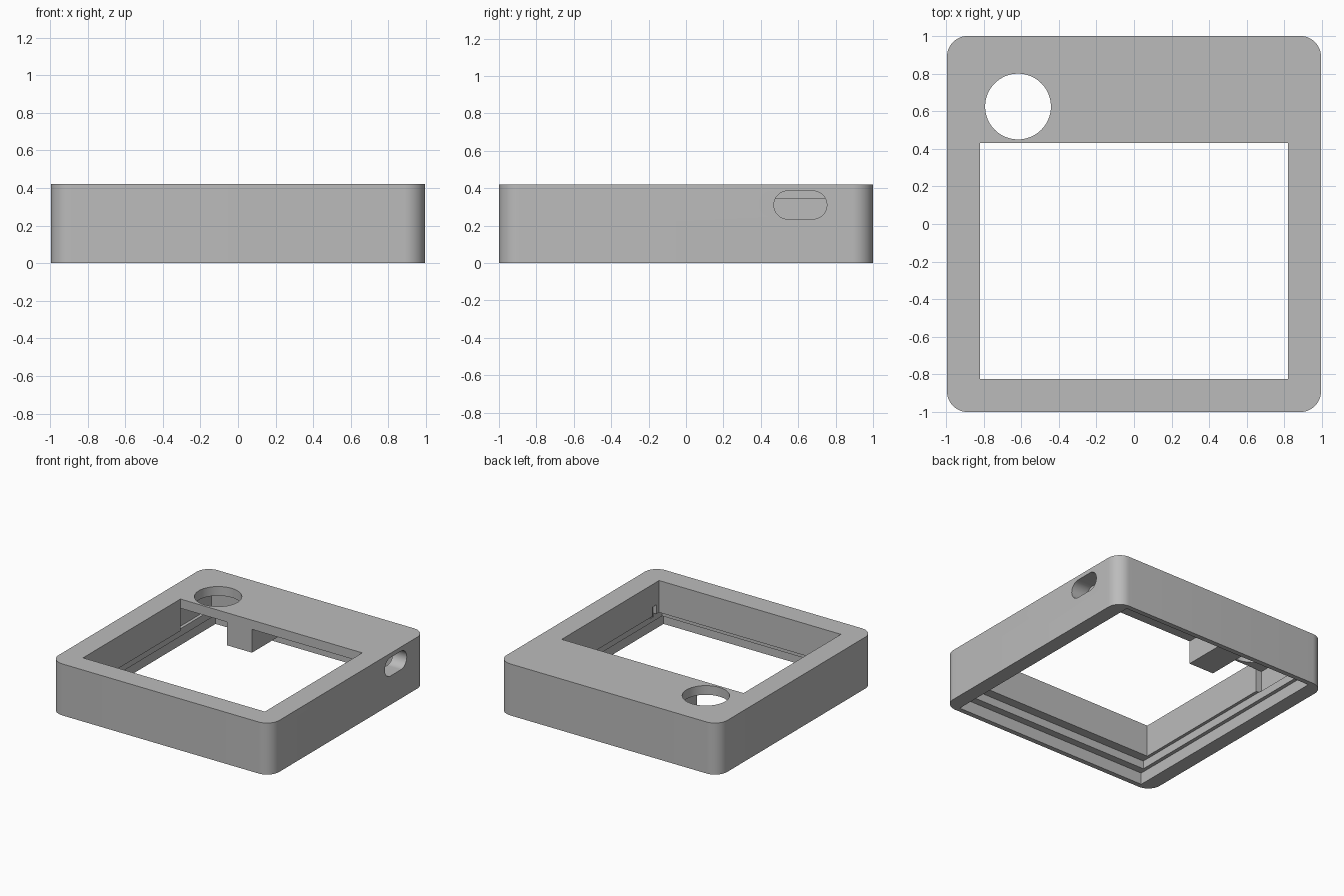
import bpy
import bmesh
from mathutils import Matrix, Vector

if "Cube" in bpy.data.objects:
    bpy.data.objects.remove(bpy.data.objects["Cube"])

HALF_X, HALF_Y, HEIGHT = 0.995, 1.0, 0.42
PLATE_UNDERSIDE = 0.345
LEDGE, REBATE = 0.16, 0.095

grey = bpy.data.materials.new("plain grey")
grey.use_nodes = True
grey.diffuse_color = (0.5, 0.5, 0.5, 1)
grey.node_tree.nodes["Principled BSDF"].inputs["Base Color"].default_value = grey.diffuse_color


def add_object(name, bm):
    mesh = bpy.data.meshes.new(name)
    bmesh.ops.recalc_face_normals(bm, faces=bm.faces)
    bm.to_mesh(mesh)
    bm.free()
    obj = bpy.data.objects.new(name, mesh)
    mesh.materials.append(grey)
    bpy.context.collection.objects.link(obj)
    return obj


def box(name, x, y, z, radius=0, axis=2, segments=12):
    """Box from (low, high) ranges; edges along the axis may be rounded."""
    bm = bmesh.new()
    low, high = Vector((x[0], y[0], z[0])), Vector((x[1], y[1], z[1]))
    size = high - low
    bmesh.ops.create_cube(bm, size=1, matrix=Matrix.Translation((low + high) / 2) @ Matrix.Diagonal((*size, 1)))
    if radius:
        edges = [e for e in bm.edges
                 if abs((e.verts[0].co - e.verts[1].co)[axis]) > size[axis] * 0.9]
        bmesh.ops.bevel(bm, geom=edges, offset=radius, segments=segments,
                        profile=0.5, affect='EDGES')
    return add_object(name, bm)


def cylinder(name, centre, radius, depth):
    bm = bmesh.new()
    bmesh.ops.create_cone(bm, cap_ends=True, segments=64, radius1=radius, radius2=radius,
                          depth=depth, matrix=Matrix.Translation(centre))
    return add_object(name, bm)


def cut(target, cutter):
    cutter.hide_render = True
    mod = target.modifiers.new("cut", 'BOOLEAN')
    mod.operation = 'DIFFERENCE'
    mod.solver = 'EXACT'
    mod.object = cutter
    bpy.context.view_layer.objects.active = target
    bpy.ops.object.modifier_apply(modifier=mod.name)
    bpy.data.objects.remove(cutter)


# Rounded outer shell
shell = box("case_shell", (-HALF_X, HALF_X), (-HALF_Y, HALF_Y), (0, HEIGHT), radius=0.11)

# Stepped rebates in the open underside
cut(shell, box("rebate_cutter", (-0.875, 0.875), (-0.96, 0.96), (-0.1, REBATE)))
cut(shell, box("ledge_cutter", (-0.845, 0.845), (-0.9, 0.9), (0.03, LEDGE)))

# Display window and the wider cavity behind it
cut(shell, box("window_cutter", (-0.82, 0.82), (-0.825, 0.43), (0.05, HEIGHT + 0.1)))
cut(shell, box("cavity_cutter", (-0.87, 0.87), (0.428, 0.898), (LEDGE - 0.002, PLATE_UNDERSIDE)))

# Round opening in the top plate
cut(shell, cylinder("knob_hole_cutter", (-0.617, 0.625, HEIGHT), 0.175, 0.3))

# Oblong port through the side wall
cut(shell, box("port_cutter", (0.855, 1.1), (0.47, 0.753), (0.235, 0.385),
               radius=0.0745, axis=0, segments=16))

# Small notch in the window wall
cut(shell, box("notch_cutter", (0.8, 0.85), (-0.79, -0.74), (LEDGE - 0.03, 0.235)))

# Support block hanging below the top plate
block = box("support_block", (-0.4, -0.175), (0.43, 0.9), (0.155, PLATE_UNDERSIDE))

for obj in (shell, block):
    bpy.ops.object.select_all(action='DESELECT')
    obj.select_set(True)
    bpy.context.view_layer.objects.active = obj
    bpy.ops.object.shade_smooth_by_angle()
